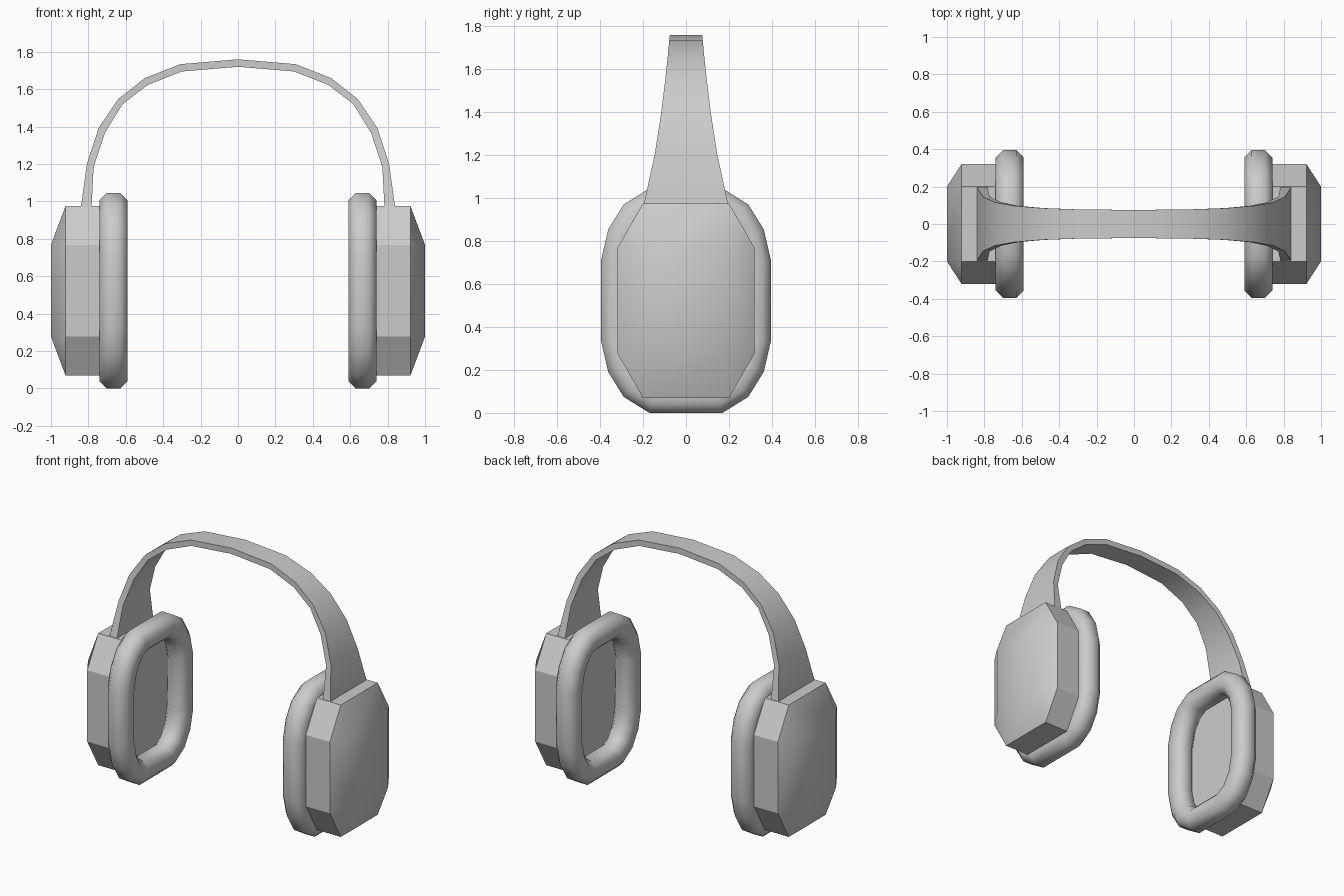
import bpy, math
from mathutils import Vector

if "Cube" in bpy.data.objects:
    bpy.data.objects.remove(bpy.data.objects["Cube"])


def make(name, verts, faces, smooth=None):
    me = bpy.data.meshes.new(name)
    me.from_pydata(verts, [], faces)
    me.update()
    for p in me.polygons:
        p.use_smooth = smooth(p.index) if smooth else False
    ob = bpy.data.objects.new(name, me)
    bpy.context.collection.objects.link(ob)
    return ob


def mirror(ob):
    m = ob.modifiers.new("mirror", 'MIRROR')
    m.use_axis = (True, False, False)


CZ = 0.5225

# Ear cup: octagonal prism with a raised, smooth outer cap
A, B, H, K = 0.20, 0.32, 0.245, 0.453
octo = [(A, -K), (B, -H), (B, H), (A, K), (-A, K), (-B, H), (-B, -H), (-A, -K)]
verts = [(x, y, z + CZ) for x in (0.735, 0.922) for y, z in octo]
verts += [(1.0, y, z + CZ) for y, z in ((A, -H), (A, H), (-A, H), (-A, -H))]
faces = [tuple(reversed(range(8)))]
faces += [(i, (i + 1) % 8, 8 + (i + 1) % 8, 8 + i) for i in range(8)]
for c in range(4):
    a, b, n = 8 + 2 * c, 9 + 2 * c, 8 + (2 * c + 2) % 8
    faces.append((a, b, 16 + c))
    faces.append((b, n, 16 + (c + 1) % 4, 16 + c))
faces.append((16, 17, 18, 19))
mirror(make("ear_cup", verts, faces, lambda i: i > 8))

# Ear cushion: octagonal tube swept around a rounded outline
corner = [(0.17, -0.5225), (0.29, -0.448), (0.362, -0.332), (0.395, -0.19)]
outline = corner + [(y, -z) for y, z in reversed(corner)]
outline += [(-y, -z) for y, z in outline]
outline = [Vector(p) for p in outline]
n = len(outline)
R = 0.075
F = R * 0.48
section = [(R, -F), (R, F), (F, R), (-F, R), (-R, F), (-R, -F), (-F, -R), (F, -R)]
verts = []
for i, p in enumerate(outline):
    d0 = (p - outline[i - 1]).normalized()
    d1 = (outline[(i + 1) % n] - p).normalized()
    n0, n1 = Vector((d0.y, -d0.x)), Vector((d1.y, -d1.x))
    nor = (n0 + n1) / (1 + n0.dot(n1))
    for r, x in section:
        q = p + nor * (r - R)
        verts.append((0.665 + x, q.x, q.y + CZ))
faces = [(i * 8 + j, ((i + 1) % n) * 8 + j, ((i + 1) % n) * 8 + (j + 1) % 8, i * 8 + (j + 1) % 8)
         for i in range(n) for j in range(8)]
mirror(make("ear_cushion", verts, faces, lambda i: True))

# Headband: (outer x, outer z, inner x, inner z, half width), from cup to crown
half = [(0.84, 0.97, 0.783, 0.97, 0.197),
        (0.808, 1.20, 0.772, 1.185, 0.146),
        (0.745, 1.393, 0.71, 1.37, 0.116),
        (0.64, 1.548, 0.617, 1.52, 0.097),
        (0.497, 1.66, 0.483, 1.623, 0.085),
        (0.308, 1.734, 0.30, 1.695, 0.078),
        (0, 1.76, 0, 1.72, 0.075)]
rows = half + [(-a, b, -c, d, w) for a, b, c, d, w in reversed(half[:-1])]
verts = []
for ox, oz, ix, iz, w in rows:
    verts += [(ox, -w, oz), (ox, w, oz), (ix, w, iz), (ix, -w, iz)]
m = len(rows)
faces = [(i * 4 + j, i * 4 + (j + 1) % 4, i * 4 + 4 + (j + 1) % 4, i * 4 + 4 + j)
         for i in range(m - 1) for j in range(4)]
faces += [(3, 2, 1, 0), tuple(4 * (m - 1) + j for j in range(4))]
band = make("headband", verts, faces)
bpy.context.view_layer.objects.active = band
band.select_set(True)
bpy.ops.object.shade_smooth_by_angle(angle=math.radians(35))
